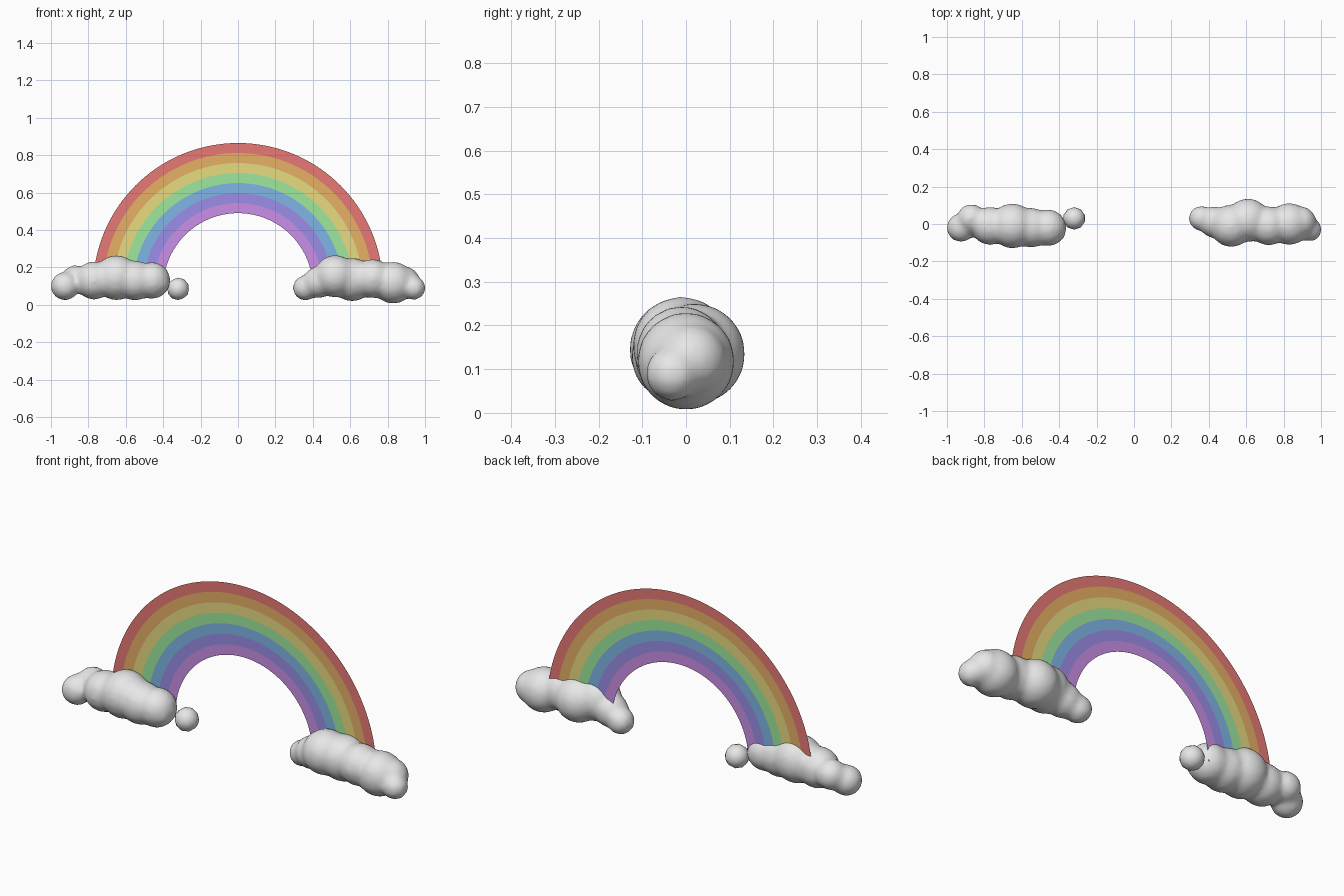
import bpy, bmesh, math
from mathutils import Matrix

if "Cube" in bpy.data.objects:
    bpy.data.objects.remove(bpy.data.objects["Cube"])


def linear(c):
    c /= 255
    return c / 12.92 if c <= 0.04045 else ((c + 0.055) / 1.055) ** 2.4


def material(name, r, g, b):
    m = bpy.data.materials.new(name)
    m.diffuse_color = (linear(r), linear(g), linear(b), 1)
    m.use_nodes = True
    m.node_tree.nodes["Principled BSDF"].inputs["Base Color"].default_value = m.diffuse_color
    return m


def add_object(name, bm):
    mesh = bpy.data.meshes.new(name)
    bm.to_mesh(mesh)
    bm.free()
    ob = bpy.data.objects.new(name, mesh)
    bpy.context.collection.objects.link(ob)
    return ob


def ball(bm, x, y, z, r, detail=3):
    bmesh.ops.create_icosphere(bm, subdivisions=detail, radius=r,
                               matrix=Matrix.Translation((x, y, z)))


# Colours, outermost band first
BANDS = [material("red", 245, 130, 125), material("orange", 248, 190, 110),
         material("yellow", 248, 235, 137), material("green", 170, 248, 170),
         material("blue", 140, 200, 253), material("indigo", 162, 148, 242),
         material("violet", 217, 155, 248)]
WHITE = material("cloud_white", 231, 231, 231)

# Rainbow: a paper-thin half ring of seven bands
OUTER, INNER, CENTRE_Z, SHEET_Y, STEPS = 0.775, 0.40, 0.09, 0.05, 64
bm = bmesh.new()
rings = []
for i in range(len(BANDS) + 1):
    r = OUTER + (INNER - OUTER) * i / len(BANDS)
    rings.append([bm.verts.new((-r * math.cos(math.pi * k / STEPS), SHEET_Y,
                                CENTRE_Z + r * math.sin(math.pi * k / STEPS)))
                  for k in range(STEPS + 1)])
for i in range(len(BANDS)):
    for k in range(STEPS):
        f = bm.faces.new((rings[i][k], rings[i + 1][k],
                          rings[i + 1][k + 1], rings[i][k + 1]))
        f.material_index = i
rainbow = add_object("rainbow", bm)
for m in BANDS:
    rainbow.data.materials.append(m)


# Clouds: overlapping puffs melted into one lumpy skin
def cloud(name, puffs):
    bm = bmesh.new()
    for p in puffs:
        ball(bm, *p)
    ob = add_object(name, bm)
    ob.data.materials.append(WHITE)
    remesh = ob.modifiers.new("melt", 'REMESH')
    remesh.mode = 'VOXEL'
    remesh.voxel_size = 0.014
    remesh.use_smooth_shade = True
    smooth = ob.modifiers.new("soften", 'SMOOTH')
    smooth.factor = 0.5
    smooth.iterations = 8


cloud("left_cloud", [
    (-0.925, -0.02, 0.10, 0.077), (-0.87, 0.03, 0.135, 0.077),
    (-0.77, -0.01, 0.13, 0.103), (-0.65, -0.01, 0.145, 0.121),
    (-0.55, -0.02, 0.13, 0.107), (-0.46, -0.02, 0.13, 0.099),
    (-0.43, -0.04, 0.12, 0.066)])
cloud("right_cloud", [
    (0.36, 0.03, 0.09, 0.068), (0.43, 0.01, 0.12, 0.085),
    (0.52, -0.01, 0.153, 0.114), (0.61, 0.02, 0.135, 0.117),
    (0.72, -0.01, 0.14, 0.105), (0.83, 0.0, 0.118, 0.113),
    (0.89, 0.01, 0.12, 0.085), (0.94, -0.03, 0.09, 0.064)])

# Stray puff beside the left cloud
bm = bmesh.new()
ball(bm, -0.32, 0.03, 0.085, 0.06, 2)
for f in bm.faces:
    f.smooth = True
add_object("stray_puff", bm).data.materials.append(WHITE)
